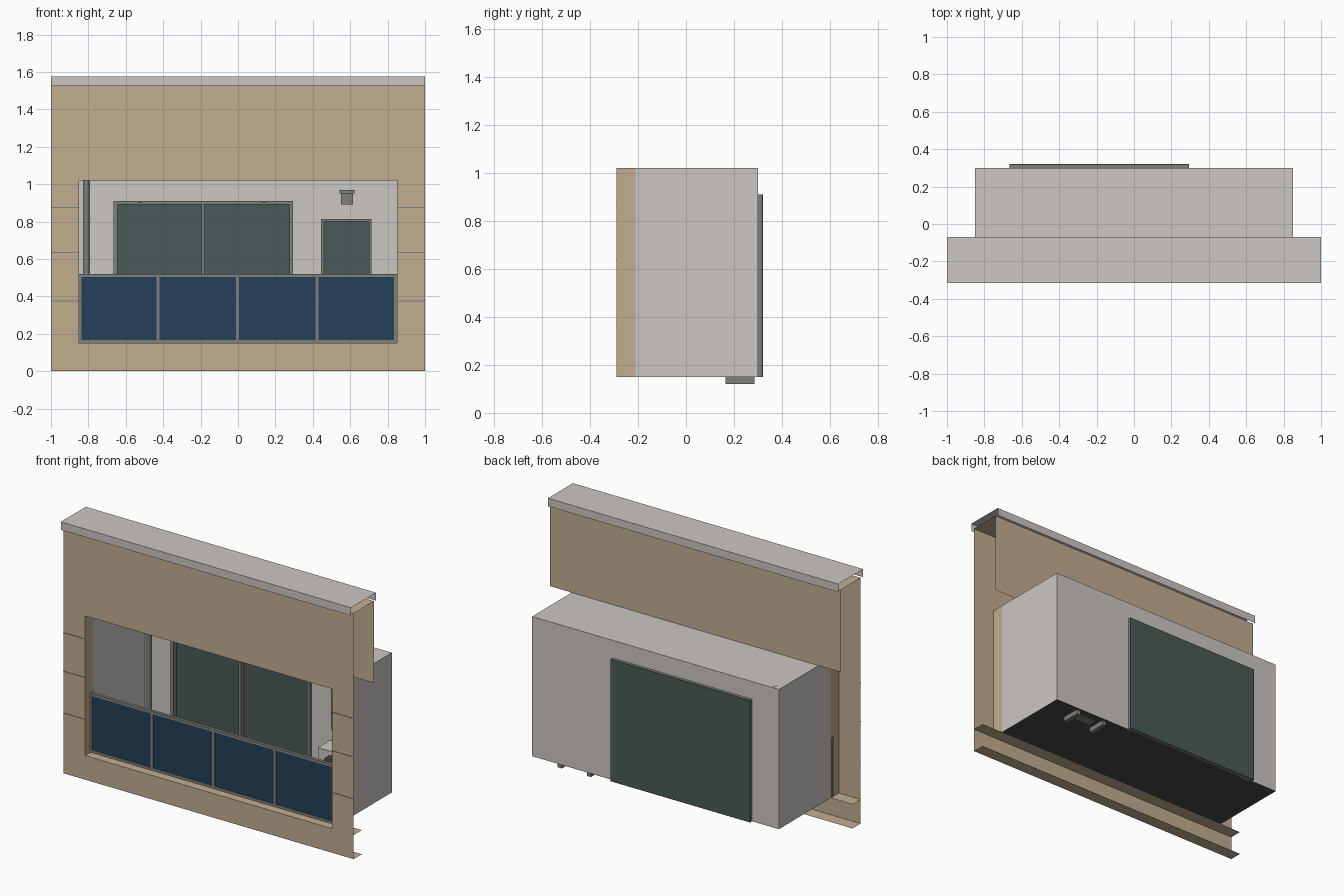
import bpy
import bmesh
from math import radians
from mathutils import Matrix

cube = bpy.data.objects.get("Cube")
if cube:
    bpy.data.objects.remove(cube)


def material(name, r, g, b):
    m = bpy.data.materials.new(name)
    m.use_nodes = True
    m.diffuse_color = (r, g, b, 1)
    m.node_tree.nodes["Principled BSDF"].inputs["Base Color"].default_value = (r, g, b, 1)
    return m


tan = material("tan facade", .54, .42, .28)
white = material("warm white", .6, .57, .55)
navy = material("navy panel", .017, .051, .102)
glass_mat = material("dark glass", .069, .1, .098)
grey = material("grey metal", .216, .216, .205)
dark = material("dark floor", .065, .065, .065)


def finish(name, bm, mat):
    mesh = bpy.data.meshes.new(name)
    bm.to_mesh(mesh)
    bm.free()
    mesh.materials.append(mat)
    obj = bpy.data.objects.new(name, mesh)
    bpy.context.collection.objects.link(obj)
    return obj


def part(name, mat, *blocks):
    """Blocks are (x range, y range, z range); a single number makes a flat sheet."""
    bm = bmesh.new()
    for block in blocks:
        flat = [i for i, r in enumerate(block) if not isinstance(r, tuple)]
        if flat:
            k = flat[0]
            u, v = [i for i in range(3) if i != k]
            corners = []
            for a, b in ((0, 0), (1, 0), (1, 1), (0, 1)):
                p = [0, 0, 0]
                p[k], p[u], p[v] = block[k], block[u][a], block[v][b]
                corners.append(bm.verts.new(p))
            bm.faces.new(corners)
        else:
            size = [r[1] - r[0] for r in block]
            mid = [sum(r) / 2 for r in block]
            bmesh.ops.create_cube(bm, size=1, matrix=Matrix.Translation(mid) @ Matrix.Diagonal((*size, 1)))
    return finish(name, bm, mat)


def ring(xs, ys, zs, t):
    """Four bars around a rectangular opening."""
    (a, b), (c, d) = xs, zs
    return [((a, a + t), ys, zs), ((b - t, b), ys, zs),
            ((a + t, b - t), ys, (c, c + t)), ((a + t, b - t), ys, (d - t, d))]


def disc(name, mat, radius, depth, place, turn=0):
    bm = bmesh.new()
    bmesh.ops.create_cone(bm, cap_ends=True, segments=24, radius1=radius, radius2=radius, depth=depth,
                          matrix=Matrix.Translation(place) @ Matrix.Rotation(radians(turn), 4, "X"))
    obj = finish(name, bm, mat)
    bpy.context.view_layer.objects.active = obj
    obj.select_set(True)
    bpy.ops.object.shade_smooth_by_angle()
    obj.select_set(False)


# Main dimensions
W, H = .85, 1.53             # opening half width, facade height
SILL, HEAD = .15, 1.02
FRONT, LIP, REAR = -.29, -.21, .3
full, opening, tall = (-1, 1), (-W, W), (SILL, HEAD)
reveal, room = (FRONT, LIP), (LIP, REAR)

# Facade sheet around the opening, with its returns
part("facade", tan,
     ((-1, -W), FRONT, (0, H)), ((W, 1), FRONT, (0, H)),
     (opening, FRONT, (0, SILL)), (opening, FRONT, (HEAD, H)))
part("facade_returns", tan, (full, reveal, 0), (full, reveal, SILL),
     (full, (FRONT, -.09), H), (full, -.09, (HEAD, H)))
part("opening_reveal", tan, (-W, reveal, tall), (W, reveal, tall), (opening, reveal, HEAD))
part("facade_joints", grey,
     *[(side, (FRONT - .002, FRONT), (z - .002, z + .002))
       for z in (.375, .635, .875) for side in ((-1, -W), (W, 1))])

# Open folded cap
cap_z = (1.525, 1.575)
part("parapet_cap", white, (full, (-.315, -.07), cap_z[1]), (full, -.315, cap_z), (full, -.07, cap_z))

# Recessed room: walls, ceiling, floor
door_x, door_z = (-.665, .295), (SILL, .91)
part("room_walls", white, (-W, room, tall), (W, room, tall), (opening, room, HEAD),
     ((-W, door_x[0]), REAR, tall), ((door_x[1], W), REAR, tall),
     (door_x, REAR, (door_z[1], HEAD)))
part("room_floor", dark, (opening, room, SILL))

# Sliding glass door
part("door_frame", grey, *ring(door_x, (.285, .315), door_z, .02),
     ((-.195, -.178), (.285, .315), door_z),
     *[((x - .008, x + .008), (.275, .285), (.885, .905)) for x in (-.52, .14)])
part("door_glass", glass_mat, (door_x, (.314, .32), door_z))

# Small window
win_x, win_z = (.445, .715), (.44, .815)
part("window_frame", grey, *ring(win_x, (.28, .299), win_z, .015))
part("window_glass", glass_mat, (win_x, (.29, .297), win_z))

# Balustrade with four panels
rail_x, rail_y, rail_z = (-.853, .849), (-.24, -.22), (SILL + .002, .52)
posts = (-.427, -.002, .422)
part("railing_frame", grey, *ring(rail_x, rail_y, rail_z, .016),
     *[((x - .008, x + .008), rail_y, rail_z) for x in posts])
edges = (-.84, *posts, .84)
part("railing_panels", navy,
     *[((a, b), (-.235, -.225), (.165, .508)) for a, b in zip(edges, edges[1:])])

# Drain pipe in the rear corner
disc("drain_pipe", grey, .015, HEAD - SILL, (-.81, .28, (HEAD + SILL) / 2))

# Wall vent
part("wall_vent", grey, ((.552, .615), (.25, .299), (.89, .955)), ((.544, .622), (.24, .299), (.95, .97)))

# Outdoor cooling unit on two feet
part("cooling_unit", white, ((.435, .715), (.165, .285), (SILL + .01, .37)))
part("cooling_unit_feet", grey, *[((x - .014, x + .014), (.165, .285), (.12, .16)) for x in (.47, .67)],
     ((.51, .63), (.195, .255), (.143, .149)))
disc("cooling_unit_fan", dark, .085, .006, (.55, .163, .265), 90)
